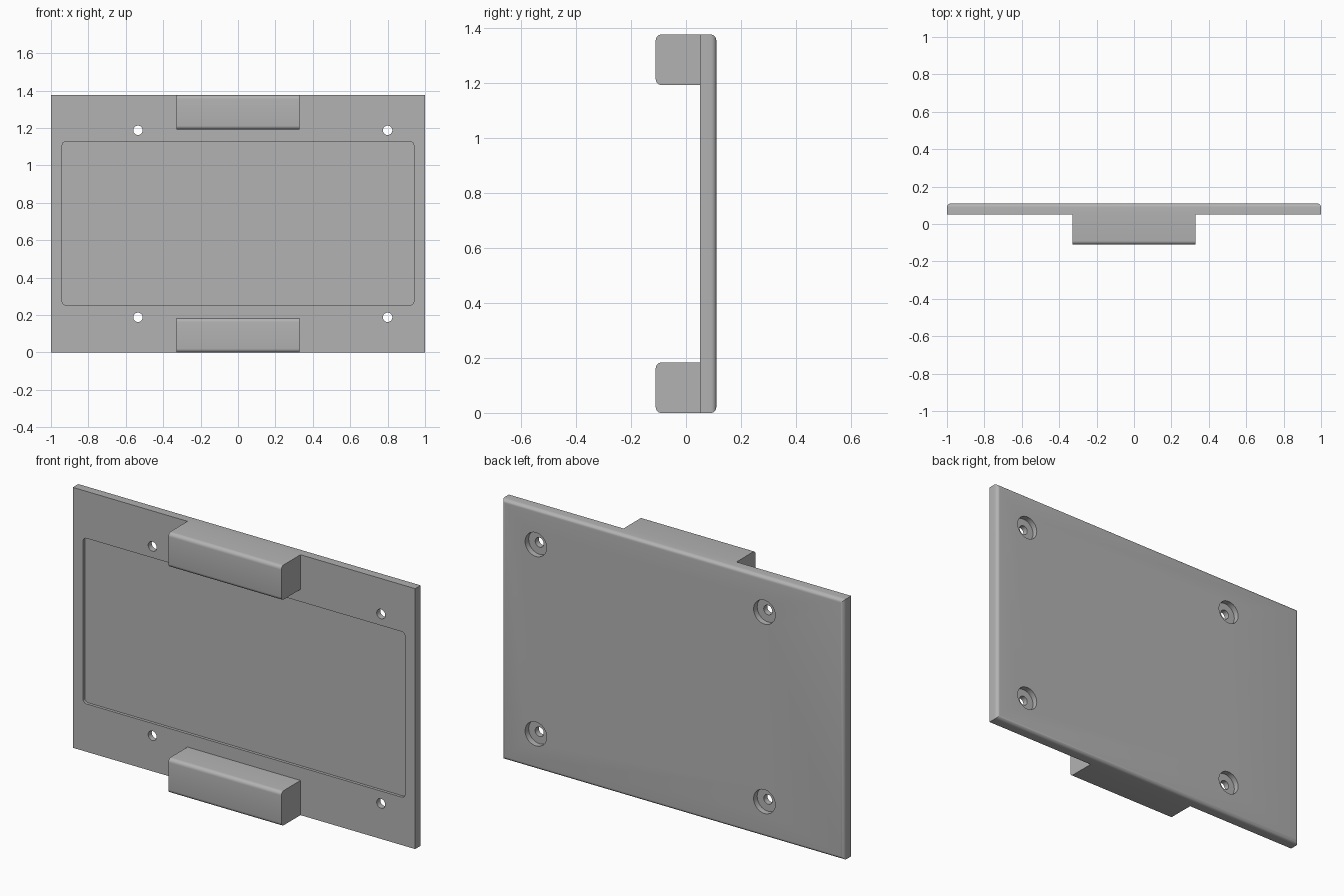
import bpy, bmesh, math
from mathutils import Matrix, Vector

cube = bpy.data.objects.get("Cube")
if cube:
    bpy.data.objects.remove(cube, do_unlink=True)

WIDTH, HEIGHT = 2.0, 1.375
FRONT, BACK = 0.05, 0.11        # plate faces along y
BLOCK_FRONT, BLOCK_H = -0.11, 0.183
FILLET = 0.02

grey = bpy.data.materials.new("plain grey")
grey.use_nodes = True
colour = (0.45, 0.45, 0.45, 1)
grey.diffuse_color = colour
grey.node_tree.nodes["Principled BSDF"].inputs["Base Color"].default_value = colour


def make_object(name, bm):
    bmesh.ops.recalc_face_normals(bm, faces=bm.faces[:])
    mesh = bpy.data.meshes.new(name)
    bm.to_mesh(mesh)
    bm.free()
    mesh.materials.append(grey)
    obj = bpy.data.objects.new(name, mesh)
    bpy.context.collection.objects.link(obj)
    return obj


def box(name, lo, hi, rounded):
    """Box from corner to corner; edges for which rounded(a, b) holds get a fillet."""
    lo, hi = Vector(lo), Vector(hi)
    bm = bmesh.new()
    bmesh.ops.create_cube(bm, size=1)
    for v in bm.verts:
        v.co = (lo + hi) / 2 + v.co * (hi - lo)
    edges = [e for e in bm.edges if rounded(*(v.co for v in e.verts))]
    bmesh.ops.bevel(bm, geom=edges, offset=FILLET, segments=6, profile=0.5, affect='EDGES')
    return make_object(name, bm)


def cylinder(name, x, z, radius, y0, y1):
    bm = bmesh.new()
    place = Matrix.Translation((x, (y0 + y1) / 2, z)) @ Matrix.Rotation(math.pi / 2, 4, 'X')
    bmesh.ops.create_cone(bm, cap_ends=True, segments=40, radius1=radius,
                          radius2=radius, depth=y1 - y0, matrix=place)
    return make_object(name, bm)


def cut(target, cutter):
    mod = target.modifiers.new("cut", 'BOOLEAN')
    mod.operation, mod.solver, mod.object = 'DIFFERENCE', 'EXACT', cutter
    cutter.hide_render = True
    bpy.context.view_layer.objects.active = target
    bpy.ops.object.modifier_apply(modifier=mod.name)
    bpy.data.objects.remove(cutter, do_unlink=True)


# Plate, rounded around the back face
plate = box("back_plate", (-WIDTH / 2, FRONT, 0), (WIDTH / 2, BACK, HEIGHT),
            lambda a, b: min(a.y, b.y) > BACK - 0.001)

# Shallow front recess with rounded corners
cut(plate, box("recess_cutter", (-0.94, FRONT - 0.1, 0.253), (0.94, FRONT + 0.015, 1.127),
               lambda a, b: abs(a.y - b.y) > 0.01))

# Screw holes, counterbored from the back
for x in (-0.535, 0.8):
    for z in (0.1875, 1.1875):
        cut(plate, cylinder("hole_cutter", x, z, 0.025, FRONT - 0.1, BACK + 0.1))
        cut(plate, cylinder("counterbore_cutter", x, z, 0.063, BACK - 0.03, BACK + 0.1))

# Front blocks, rounded along both long front edges
parts = [plate]
for name, z in (("lower_block", 0), ("upper_block", HEIGHT - BLOCK_H)):
    parts.append(box(name, (-0.33, BLOCK_FRONT, z), (0.33, FRONT, z + BLOCK_H),
                     lambda a, b: abs(a.x - b.x) > 0.1 and a.y < 0))

# Smooth fillets and holes, keeping sharp edges
bpy.ops.object.select_all(action='DESELECT')
for part in parts:
    part.select_set(True)
    bpy.context.view_layer.objects.active = part
bpy.ops.object.shade_smooth_by_angle(angle=math.radians(30))
